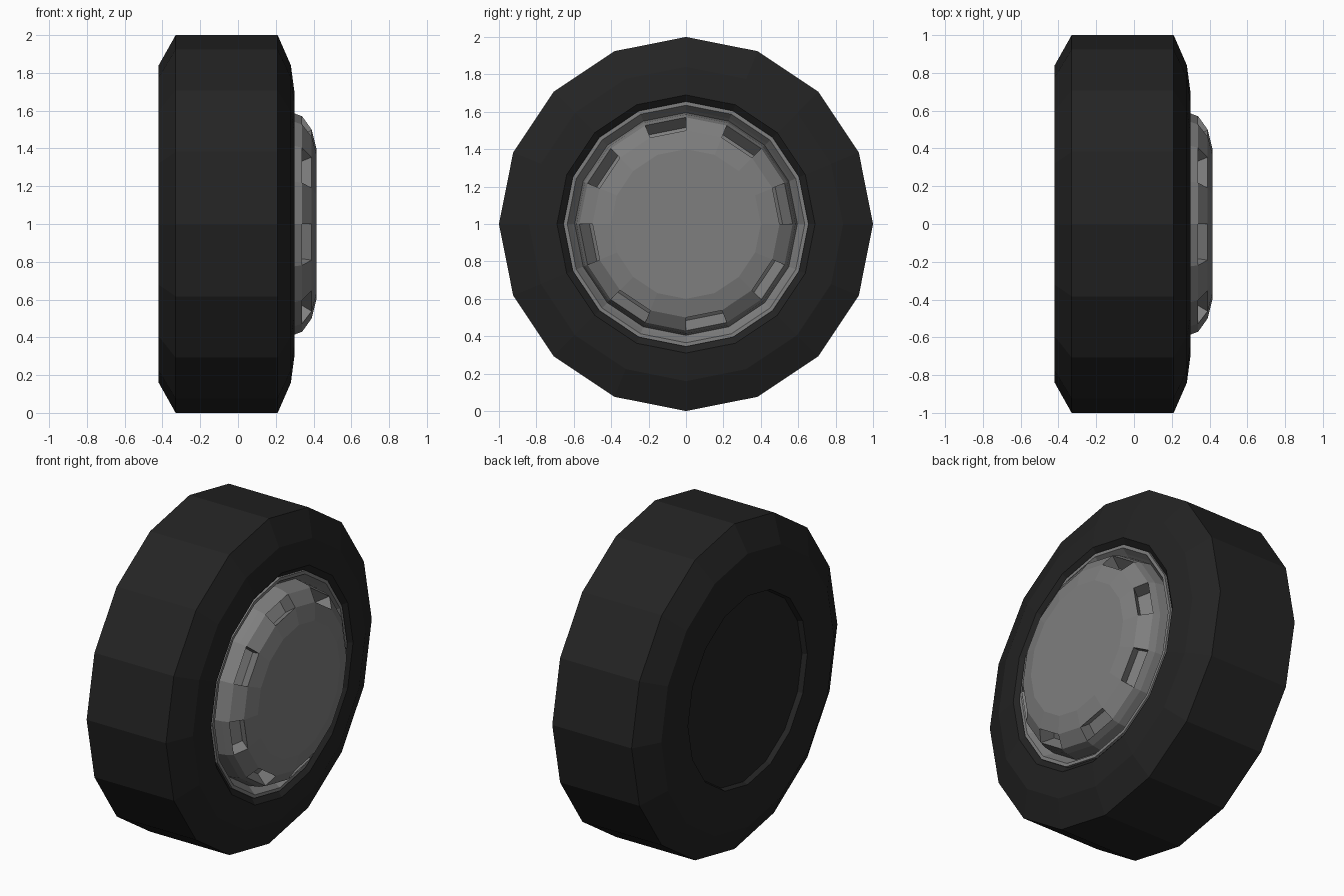
import bpy, bmesh, math

if "Cube" in bpy.data.objects:
    bpy.data.objects.remove(bpy.data.objects["Cube"])

SIDES = 16


def material(name, v):
    m = bpy.data.materials.new(name)
    m.diffuse_color = (v, v, v, 1)
    m.use_nodes = True
    m.node_tree.nodes["Principled BSDF"].inputs["Base Color"].default_value = m.diffuse_color
    return m


rubber = material("black rubber", 0.017)
metal = material("grey metal", 0.21)


def lathe(name, profile, mat, cap_start=False, cap_end=False, pocket_band=None, pocket_depth=0.09):
    """Spin (x, radius) points, ordered back-outside-front, around the wheel axle."""
    bm = bmesh.new()
    rings = []
    for x, r in profile:
        rings.append([bm.verts.new((x, r * math.sin(2 * math.pi * i / SIDES),
                                    1 + r * math.cos(2 * math.pi * i / SIDES)))
                      for i in range(SIDES)])
    pockets = []
    for b, (p, q) in enumerate(zip(rings, rings[1:])):
        for i in range(SIDES):
            j = (i + 1) % SIDES
            f = bm.faces.new((p[i], p[j], q[j], q[i]))
            f.normal_update()
            if b == pocket_band and i % 2:
                pockets.append(f)
    if cap_start:
        bm.faces.new(rings[0])
    if cap_end:
        bm.faces.new(rings[-1])
    bmesh.ops.recalc_face_normals(bm, faces=bm.faces)
    # make sure the front-most surface points outwards
    front = max(bm.faces, key=lambda f: f.calc_center_median().x)
    if front.normal.x < 0:
        bmesh.ops.reverse_faces(bm, faces=bm.faces)
    # sink every second face of the chosen band as a vent
    for f in pockets:
        n = f.normal.copy()
        floor = bmesh.ops.extrude_discrete_faces(bm, faces=[f])["faces"][0]
        for v in floor.verts:
            v.co -= n * pocket_depth
    me = bpy.data.meshes.new(name)
    bm.to_mesh(me)
    bm.free()
    me.materials.append(mat)
    ob = bpy.data.objects.new(name, me)
    bpy.context.collection.objects.link(ob)
    return ob


# tyre: recessed flat back, tread, rounded front wall and inner lip
lathe("tyre", [(-0.39, 0.57), (-0.42, 0.58), (-0.42, 0.84), (-0.33, 1.0), (0.21, 1.0),
               (0.28, 0.84), (0.30, 0.69), (0.27, 0.655), (0.2, 0.65)],
      rubber, cap_start=True)

# rim ring sitting inside the tyre lip
lathe("rim", [(0.2, 0.655), (0.285, 0.655), (0.285, 0.635), (0.25, 0.61), (0.2, 0.57)], metal)

# domed hub cap with eight vents
lathe("hub_cap", [(0.2, 0.60), (0.30, 0.585), (0.34, 0.57), (0.39, 0.50), (0.415, 0.40)],
      metal, cap_end=True, pocket_band=2)
